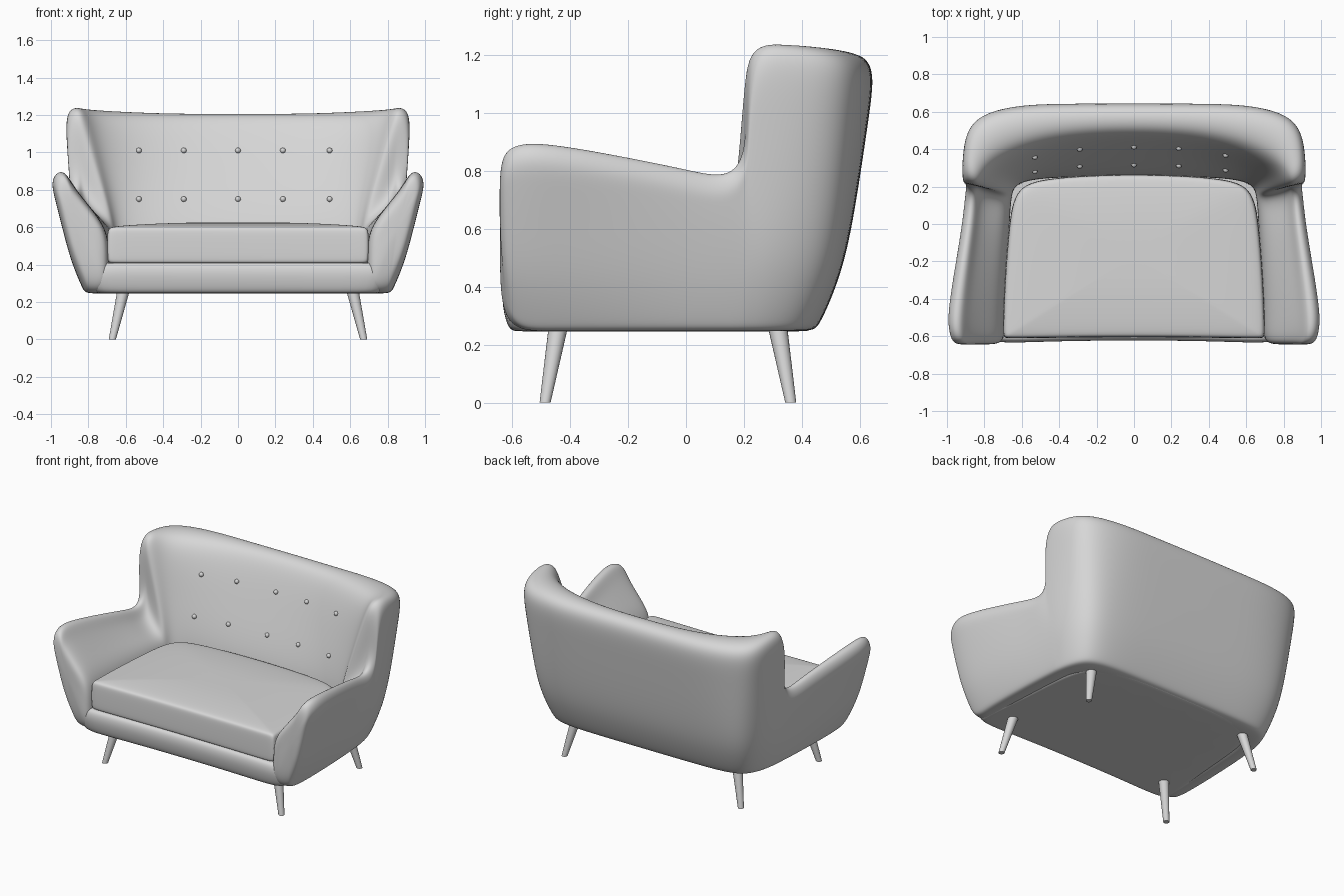
import bpy, bmesh, math
from mathutils import Vector
from mathutils.bvhtree import BVHTree

if "Cube" in bpy.data.objects:
    bpy.data.objects.remove(bpy.data.objects["Cube"])

grey = bpy.data.materials.new("light_grey")
grey.use_nodes = True
grey.diffuse_color = (0.68, 0.68, 0.68, 1)
grey.node_tree.nodes["Principled BSDF"].inputs["Base Color"].default_value = (0.68, 0.68, 0.68, 1)


def finish(name, bm, levels=0):
    """Turn a bmesh into a smooth object, optionally subdivided."""
    bmesh.ops.recalc_face_normals(bm, faces=bm.faces)
    for f in bm.faces:
        f.smooth = True
    mesh = bpy.data.meshes.new(name)
    bm.to_mesh(mesh)
    bm.free()
    mesh.materials.append(grey)
    obj = bpy.data.objects.new(name, mesh)
    bpy.context.collection.objects.link(obj)
    if levels:
        sub = obj.modifiers.new("smooth", 'SUBSURF')
        sub.levels = sub.render_levels = levels
    return obj


def loft(bm, rings):
    """Skin closed rings and cap both ends."""
    loops = [[bm.verts.new(p) for p in ring] for ring in rings]
    n = len(loops[0])
    for a, b in zip(loops, loops[1:]):
        for i in range(n):
            j = (i + 1) % n
            bm.faces.new((a[i], a[j], b[j], b[i]))
    bm.faces.new(loops[0])
    bm.faces.new(loops[-1])


def section(foot, mid, top, inner, seat, peak):
    """Closed upright cross-section of the upholstered wall."""
    foot, mid, top, inner, seat = map(Vector, (foot, mid, top, inner, seat))
    heights = [(foot.lerp(seat, 0.12), 0.245), (foot, 0.262), (foot.lerp(mid, 0.6), 0.42),
               (mid, 0.6), (mid.lerp(top, 0.7), 0.6 + 0.7 * (peak - 0.66)), (top, peak - 0.05),
               (top.lerp(inner, 0.25), peak + 0.008), (top.lerp(inner, 0.7), peak + 0.008),
               (inner, peak - 0.06), (inner.lerp(seat, 0.5), 0.58 + 0.5 * (peak - 0.64)),
               (seat, 0.58), (seat, 0.4), (seat, 0.245)]
    return [Vector((p.x, p.y, z)) for p, z in heights]


# Wall stations from the middle of the back round to the front of the left arm:
# foot, mid, top, inner top, seat edge, peak height
stations = [
    ((0, .46), (0, .575), (0, .655), (0, .465), (0, .255), 1.2),
    ((.35, .46), (.35, .575), (.35, .655), (.33, .45), (.3, .252), 1.2),
    ((.6, .455), (.63, .57), (.64, .65), (.57, .395), (.49, .245), 1.21),
    ((.735, .415), (.81, .53), (.885, .58), (.72, .32), (.6, .225), 1.222),
    ((.785, .30), (.875, .36), (.925, .40), (.79, .26), (.64, .195), 1.233),
    ((.80, .22), (.885, .24), (.925, .207), (.835, .187), (.65, .165), 1.233),
    ((.805, .19), (.885, .215), (.895, .225), (.825, .215), (.655, .135), .87),
    ((.81, .13), (.89, .15), (.905, .155), (.82, .15), (.66, .09), .764),
    ((.82, 0), (.90, .01), (.92, .01), (.83, .01), (.665, 0), .798),
    ((.828, -.22), (.925, -.22), (.96, -.22), (.86, -.22), (.678, -.2), .845),
    ((.83, -.46), (.945, -.49), (1.008, -.5), (.89, -.5), (.69, -.47), .895),
    ((.815, -.56), (.935, -.59), (.99, -.598), (.89, -.598), (.69, -.595), .885),
]
half = [section(*s) for s in stations]

# Rounded front face of the arm
end = half[-1]
centre = sum(end, Vector()) / len(end)
for scale, push in ((0.86, 0.044), (0.5, 0.054)):
    half.append([centre + (p - centre) * scale + Vector((0, (centre.y - p.y) * .2 - push, 0))
                 for p in end])
mirrored = [[Vector((-p.x, p.y, p.z)) for p in ring] for ring in half[:0:-1]]
bm = bmesh.new()
loft(bm, mirrored + half)
shell = finish("arms_and_back", bm, 3)

# Seat base with a rounded front rail that runs into the arms
outline = [(.76, -.2), (.74, .2), (.67, .37), (.52, .44), (.2, .45)]
front = [(0, -.622), (.4, -.626), (.68, -.638), (.8, -.625), (.8, -.5)]
side = front + outline
base_ring = side + [(-x, y) for x, y in side[:0:-1]]
bm = bmesh.new()
profile = ((0.9, .246), (0.945, .246), (0.975, .264), (1, .33), (1, .375), (0.98, .41), (0.92, .413))
loft(bm, [[(x * s, y * s, z) for x, y in base_ring] for s, z in profile])
finish("seat_base", bm, 2)

# Domed seat cushion
half_rim = [(0, -.605), (.35, -.607), (.66, -.612), (.697, -.61), (.702, -.58), (.692, -.3),
            (.668, 0), (.648, .12), (.605, .2), (.5, .24), (.25, .26), (0, .265)]
rim = half_rim + [(-x, y) for x, y in half_rim[-2:0:-1]]
mid_y = -0.17
bm = bmesh.new()
profile = ((0.5, .405), (0.96, .405), (0.99, .412), (1, .43), (1, .57), (0.988, .592),
           (0.96, .604), (0.75, .615), (0.45, .624), (0.15, .626))
loft(bm, [[(x * s, mid_y + (y - mid_y) * s, z) for x, y in rim] for s, z in profile])
finish("seat_cushion", bm, 2)

# Buttons set on the front of the back
bpy.context.view_layer.update()
tree = BVHTree.FromObject(shell, bpy.context.evaluated_depsgraph_get())
for z in (1.01, 0.75):
    for x in (-.53, -.29, 0, .24, .49):
        hit = tree.ray_cast(Vector((x, -2, z)), Vector((0, 1, 0)))[0]
        bm = bmesh.new()
        bmesh.ops.create_uvsphere(bm, u_segments=16, v_segments=8, radius=0.015)
        bmesh.ops.translate(bm, verts=bm.verts, vec=hit)
        finish("back_button", bm)

# Splayed tapering legs
for sx, label in ((1, "left"), (-1, "right")):
    for foot_y, top_y, place in ((-.487, -.44, "front"), (.362, .315, "back")):
        bm = bmesh.new()
        rings = []
        for x, y, z, r in ((.672, foot_y, 0, .019), (.61, top_y, .27, .034)):
            rings.append([(sx * x + r * math.cos(a), y + r * math.sin(a), z)
                          for a in (math.tau * i / 20 for i in range(20))])
        loft(bm, rings)
        leg = finish(f"{place}_{label}_leg", bm)
        bpy.context.view_layer.objects.active = leg
        leg.select_set(True)
        bpy.ops.object.shade_smooth_by_angle(angle=math.radians(40))
        leg.select_set(False)
